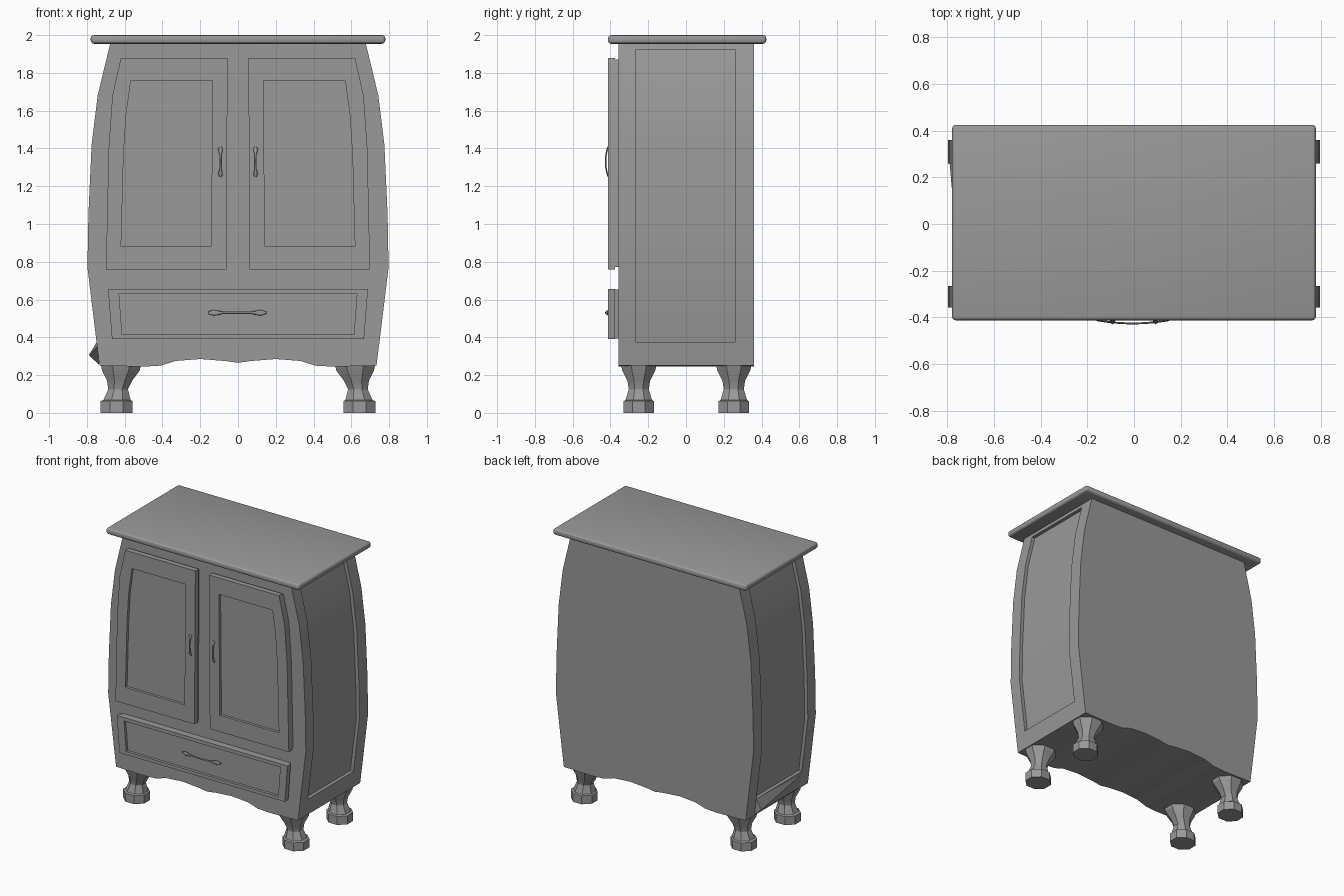
import bpy, bmesh, math
from mathutils import Vector

if "Cube" in bpy.data.objects:
    bpy.data.objects.remove(bpy.data.objects["Cube"])

grey = bpy.data.materials.new("plain_grey")
grey.use_nodes = True
grey.diffuse_color = (0.32, 0.32, 0.32, 1)
grey.node_tree.nodes["Principled BSDF"].inputs["Base Color"].default_value = grey.diffuse_color


def finish(name, bm):
    bmesh.ops.recalc_face_normals(bm, faces=bm.faces)
    mesh = bpy.data.meshes.new(name)
    bm.to_mesh(mesh)
    bm.free()
    mesh.materials.append(grey)
    ob = bpy.data.objects.new(name, mesh)
    bpy.context.collection.objects.link(ob)
    bpy.ops.object.select_all(action='DESELECT')
    ob.select_set(True)
    bpy.context.view_layer.objects.active = ob
    bpy.ops.object.shade_smooth_by_angle(angle=math.radians(25))
    return ob


def loft(bm, rings):
    """Skin matching closed rings and cap both ends."""
    loops = [[bm.verts.new(p) for p in ring] for ring in rings]
    for a, b in zip(loops, loops[1:]):
        for i in range(len(a)):
            j = (i + 1) % len(a)
            bm.faces.new((a[i], a[j], b[j], b[i]))
    bm.faces.new(loops[0])
    bm.faces.new(loops[-1])


# Bombe body: bulging sides and a scalloped lower edge
half = [(0, .265), (.07, .275), (.2, .285), (.33, .275), (.41, .25), (.5, .245),
        (.733, .25), (.749, .375), (.797, .77), (.792, 1.05), (.775, 1.42),
        (.743, 1.68), (.684, 1.925), (.675, 1.96)]
outline = half + [(-x, z) for x, z in reversed(half[1:])]
bm = bmesh.new()
loft(bm, [[(x, y, z) for x, z in outline] for y in (-.357, -.265, .26, .36)])
# Recessed side panels between the corner posts
for side in (1, -1):
    panel = []
    for f in bm.faces:
        c = f.calc_center_median()
        if c.x * side > .6 and abs(c.y) < .1 and .38 < c.z < 1.92:
            panel.append(f)
    new = bmesh.ops.extrude_face_region(bm, geom=panel)["geom"]
    moved = [v for v in new if isinstance(v, bmesh.types.BMVert)]
    bmesh.ops.translate(bm, verts=moved, vec=(-.025 * side, 0, 0))
    bmesh.ops.delete(bm, geom=[f for f in panel if f.is_valid], context='FACES_ONLY')
finish("cabinet_body", bm)

# Small splinter on the lower right side rail
bm = bmesh.new()
loft(bm, [[(-.748, .26, .375), (-.79, .26, .305), (-.735, .26, .255)],
          [(-.747, -.26, .375), (-.745, -.26, .35), (-.735, -.26, .255)]])
finish("side_splinter", bm)

# Top slab with rounded edges
bm = bmesh.new()
bmesh.ops.create_cube(bm, size=1)
for v in bm.verts:
    v.co = (v.co.x * 1.56, v.co.y * .838 + .006, v.co.z * .046 + 1.977)
bmesh.ops.bevel(bm, geom=bm.edges[:], offset=.018, segments=3, profile=.5, affect='EDGES')
finish("top_slab", bm)


# Doors and drawer: stepped slab with a sunken field
def framed_front(name, outer, inner, side=1):
    cx = sum(p[0] for p in outer) / len(outer)
    cz = sum(p[1] for p in outer) / len(outer)
    back = [(cx + (x - cx) * .98, cz + (z - cz) * .98) for x, z in outer]
    steps = [(back, -.35), (back, -.375), (outer, -.375), (outer, -.413),
             (inner, -.413), (inner, -.393)]
    bm = bmesh.new()
    loft(bm, [[(x * side, y, z) for x, z in ring] for ring, y in steps])
    finish(name, bm)


# Pull handle: slim bowed bar with flared ends
def handle(name, centre, axis, length, width):
    bm = bmesh.new()
    rings = []
    across = Vector((axis[2], 0, axis[0]))
    for i in range(13):
        t = i / 6 - 1
        r = width * (.4 + .6 * math.exp(-((abs(t) - .8) / .2) ** 2))
        if abs(t) == 1:
            r *= .6
        mid = Vector(centre) + Vector(axis) * (t * length / 2)
        mid.y -= .014 * (1 - t * t)
        rings.append([mid + across * (r * math.cos(a)) + Vector((0, .004 * math.sin(a), 0))
                      for a in (k * math.pi / 4 for k in range(8))])
    loft(bm, rings)
    finish(name, bm)


door_outer = [(.055, 1.88), (.62, 1.88), (.665, 1.68), (.685, 1.4), (.699, .76), (.062, .76)]
door_inner = [(.135, 1.76), (.567, 1.76), (.592, 1.58), (.606, 1.36), (.619, .88), (.142, .88)]
for label, side in (("left", 1), ("right", -1)):
    framed_front(label + "_door", door_outer, door_inner, side)
    handle(label + "_door_handle", (.093 * side, -.412, 1.33), (0, 0, 1), .16, .013)
framed_front("drawer", [(-.688, .657), (.688, .657), (.667, .39), (-.667, .39)],
             [(-.63, .632), (.63, .632), (.613, .414), (-.613, .414)])
handle("drawer_handle", (-.005, -.412, .53), (1, 0, 0), .31, .015)

# Legs: faceted cabriole shape, as height, centre x, half width, half depth
leg_rings = [(0, .643, .085, .08), (.062, .643, .085, .08), (.068, .64, .072, .07),
             (.125, .635, .052, .053), (.17, .627, .066, .06), (.225, .62, .1, .088),
             (.275, .62, .11, .097)]
for sx, xname in ((1, "left"), (-1, "right")):
    for y, yname in ((-.25, "front"), (.253, "back")):
        bm = bmesh.new()
        rings = []
        for z, cx, rx, ry in leg_rings:
            ring = []
            for k in range(8):
                a = (k + .5) * math.pi / 4
                s = 1 / math.cos(math.pi / 8)
                ring.append((sx * (cx + rx * s * math.cos(a)), y + ry * s * math.sin(a), z))
            rings.append(ring)
        loft(bm, rings)
        finish(yname + "_" + xname + "_leg", bm)
